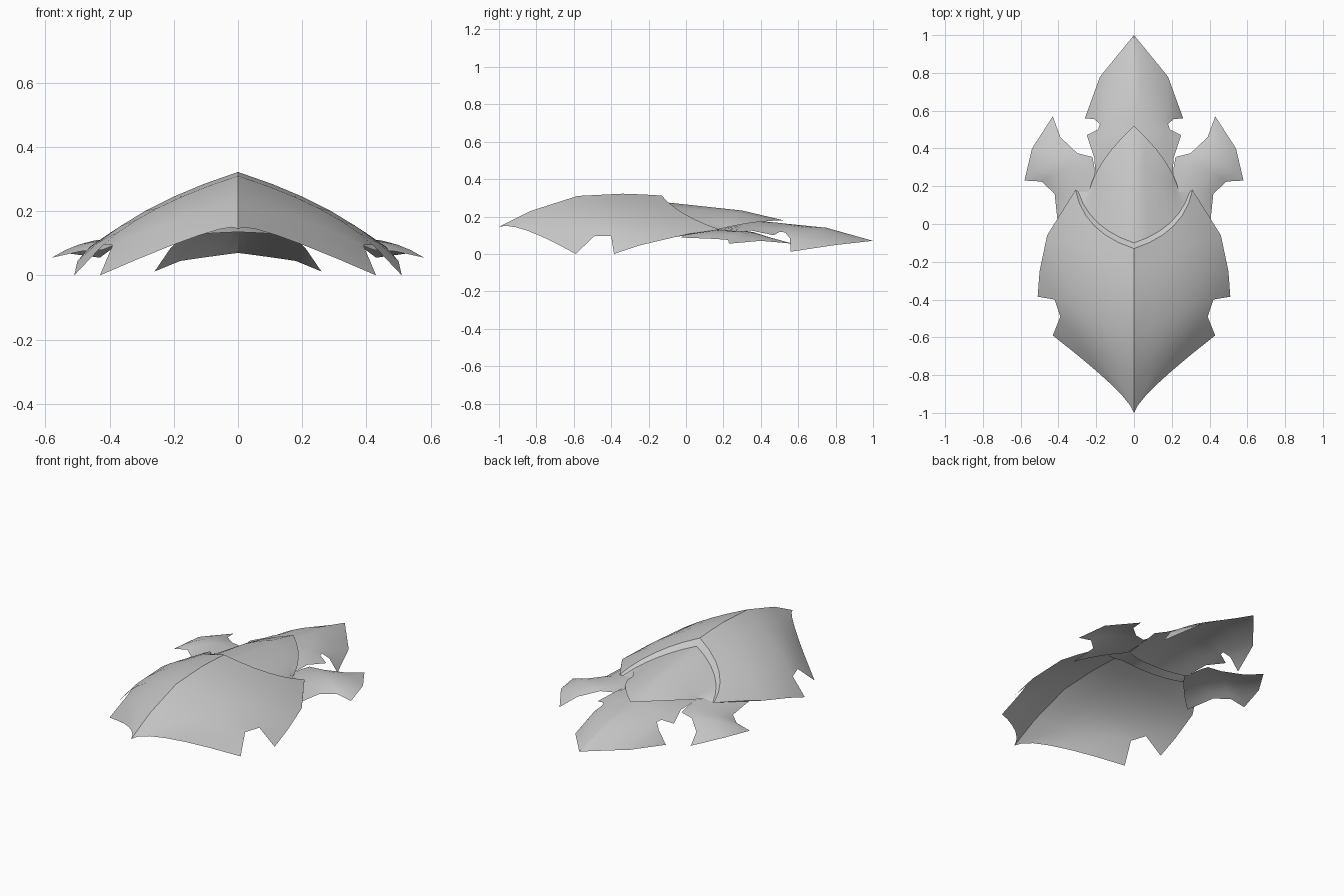
import bpy
import bmesh
import math
from mathutils import Vector

default_cube = bpy.data.objects.get("Cube")
if default_cube:
    bpy.data.objects.remove(default_cube, do_unlink=True)

COLUMNS = 6

grey = bpy.data.materials.new("plain grey")
grey.use_nodes = True
grey_value = (0.6, 0.6, 0.6, 1)
grey.diffuse_color = grey_value
grey.node_tree.nodes["Principled BSDF"].inputs["Base Color"].default_value = grey_value


def curved_row(inner, middle, outer):
    """Sample the parabola that passes through three points."""
    a, b, c = Vector(inner), Vector(middle), Vector(outer)
    row = []
    for i in range(COLUMNS + 1):
        t = i / COLUMNS
        row.append(a * (1 - t) * (1 - 2 * t) + b * 4 * t * (1 - t) + c * t * (2 * t - 1))
    return row


def add_face(bm, corners, side):
    """Add one polygon on the given side, always facing upward."""
    verts = [bm.verts.new((p[0] * side, p[1], p[2])) for p in corners]
    face = bm.faces.new(verts)
    face.normal_update()
    if face.normal.z < 0:
        face.normal_flip()


def make_sheet(name, rows, spikes=(), sides=(1, -1), crease=30):
    """Loft a curved plate through the rows and add pointed edge spikes."""
    bm = bmesh.new()
    lofted = [curved_row(*row) for row in rows]
    for side in sides:
        for near, far in zip(lofted, lofted[1:]):
            for i in range(COLUMNS):
                quad = [near[i], near[i + 1], far[i + 1], far[i]]
                if (quad[1] - quad[2]).length < 0.001:
                    quad.pop(2)
                add_face(bm, quad, side)
        for spike in spikes:
            add_face(bm, spike, side)
    bmesh.ops.remove_doubles(bm, verts=bm.verts, dist=0.0005)
    mesh = bpy.data.meshes.new(name)
    bm.to_mesh(mesh)
    bm.free()
    mesh.materials.append(grey)
    plate = bpy.data.objects.new(name, mesh)
    bpy.context.collection.objects.link(plate)
    bpy.ops.object.select_all(action="DESELECT")
    plate.select_set(True)
    bpy.context.view_layer.objects.active = plate
    bpy.ops.object.shade_smooth_by_angle(angle=math.radians(crease))
    return plate


# Large front shell: each row runs from the ridge over the shoulder to the rim
rim_top = ((0, -.13, .312), (.21, -.01, .215), (.31, .18, .13))
notch_end = (.42, -.4, .095)
flank = (.5, -.25, .045)
rear_flank = (.46, -.06, .09)
shell_rows = [
    ((0, -1, .145), (.12, -.85, .125), (.43, -.59, 0)),
    ((0, -.83, .23), (.22, -.66, .165), (.39, -.49, .095)),
    ((0, -.58, .31), (.25, -.47, .21), notch_end),
    ((0, -.34, .322), (.29, -.25, .2), flank),
    ((0, -.23, .318), (.26, -.13, .21), rear_flank),
    rim_top,
]
make_sheet("front_shell", shell_rows, spikes=[
    (notch_end, (.51, -.385, 0), flank),
    (rear_flank, (.41, .02, .108), rim_top[2]),
])

# Narrow sloping lip behind the shell
rim_base = ((0, -.1, .275), (.19, .005, .195), (.295, .17, .125))
make_sheet("shell_lip", [rim_top, rim_base])

# Pointed middle plate
plate_corner = (.24, .17, .13)
make_sheet("middle_plate", [
    rim_base,
    ((0, .3, .232), (.14, .24, .194), plate_corner),
    ((0, .52, .18), (.16, .34, .165), plate_corner),
], crease=60)

# Tail plate with a notch and two barbs on each side
waist = (.21, .35, .125)
notch_front = (.19, .5, .118)
notch_back = (.21, .555, .085)
tail_side = (.18, .78, .045)
make_sheet("tail_plate", [
    ((0, .15, .135), (.1, .16, .13), (.2, .2, .12)),
    ((0, .37, .178), (.11, .36, .163), waist),
    ((0, .48, .168), (.11, .48, .15), notch_front),
    ((0, .55, .16), (.1, .55, .146), (.18, .53, .115)),
    ((0, .75, .14), (.11, .68, .122), notch_back),
    ((0, 1, .07), (.09, .89, .058), tail_side),
], spikes=[
    (waist, (.25, .47, .1), notch_front),
    (notch_back, (.26, .56, .012), tail_side),
])

# Side wings, each sweeping out to a rear point
wing_tip = (.43, .57, .055)
wing_rows = [
    ((.2, .18, .125), (.3, .06, .12), (.4, -.03, .088)),
    ((.21, .3, .12), (.32, .2, .12), (.42, .16, .08)),
    ((.22, .355, .115), (.38, .29, .118), (.49, .225, .075)),
    ((.3, .375, .11), (.45, .33, .108), (.58, .23, .055)),
    ((.39, .46, .085), (.46, .42, .09), (.54, .4, .07)),
]
wing_end = curved_row(*wing_rows[-1])
wing_point = [(a, b, wing_tip) for a, b in zip(wing_end, wing_end[1:])]
for name, side in (("left_wing", 1), ("right_wing", -1)):
    make_sheet(name, wing_rows, spikes=wing_point, sides=(side,), crease=60)
